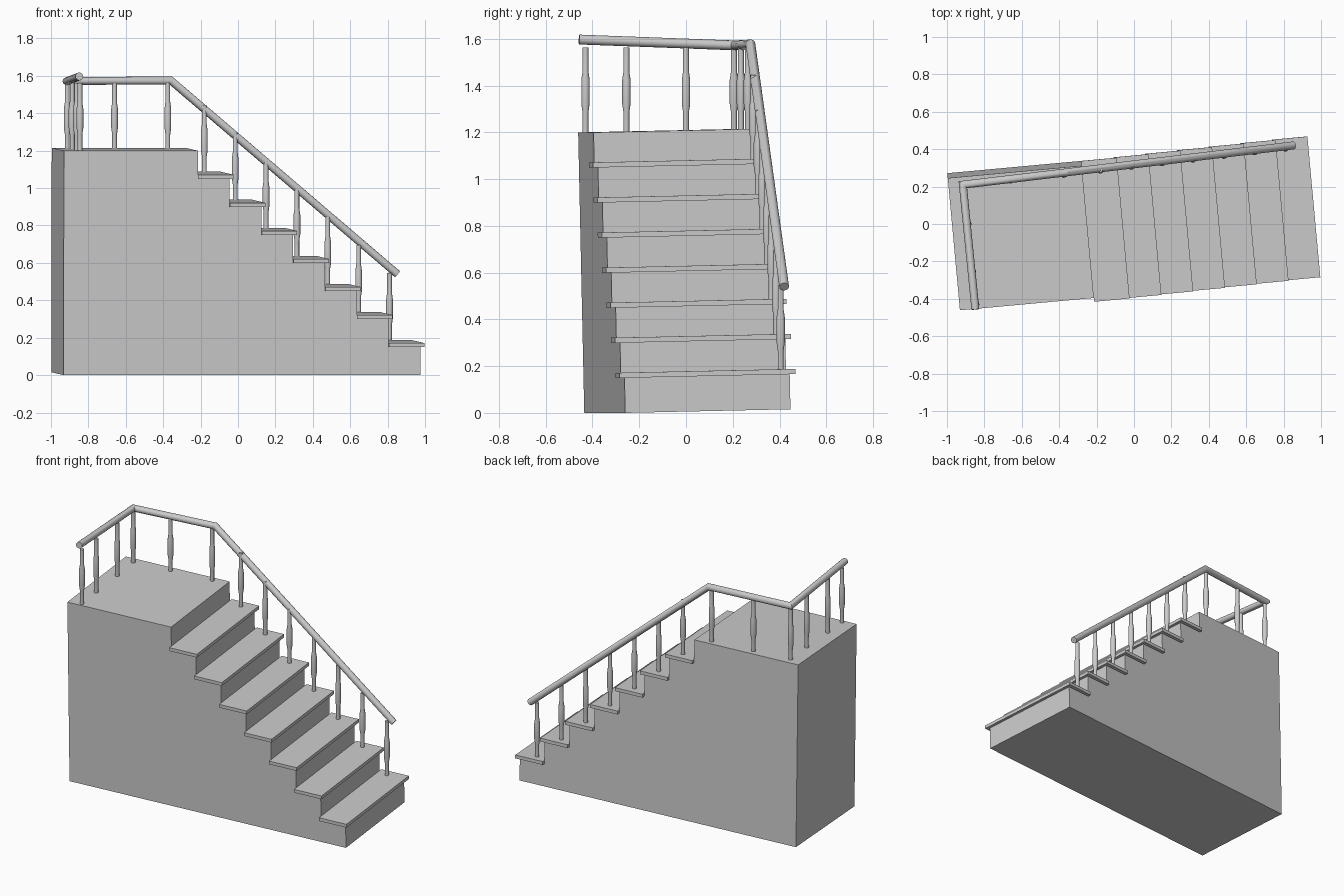
import bpy, bmesh
from math import radians, cos, sin, pi
from mathutils import Matrix, Vector

if "Cube" in bpy.data.objects:
    bpy.data.objects.remove(bpy.data.objects["Cube"])

STEPS, RUN, RISE = 7, 0.171, 0.15
WIDTH, U0, U1 = 0.71, -0.969, 0.947
# the stair block is turned slightly and leans a little towards the front
PLACE = (Matrix.Rotation(radians(5.25), 4, 'Z') @ Matrix.Translation((0, -0.348, 0))
         @ Matrix.Rotation(radians(1.25), 4, 'X'))


def finish(bm, name, smooth=False):
    bmesh.ops.recalc_face_normals(bm, faces=bm.faces)
    me = bpy.data.meshes.new(name)
    bm.to_mesh(me)
    bm.free()
    ob = bpy.data.objects.new(name, me)
    bpy.context.collection.objects.link(ob)
    if smooth:
        bpy.ops.object.select_all(action='DESELECT')
        ob.select_set(True)
        bpy.context.view_layer.objects.active = ob
        bpy.ops.object.shade_smooth_by_angle(angle=radians(35))
    return ob


def skin(bm, rings):
    """Join successive vertex rings and cap both ends."""
    loops = [[bm.verts.new(p) for p in r] for r in rings]
    n = len(loops[0])
    for a, b in zip(loops, loops[1:]):
        for i in range(n):
            bm.faces.new((a[i], a[(i + 1) % n], b[(i + 1) % n], b[i]))
    bm.faces.new(loops[0])
    bm.faces.new(loops[-1])


# stepped block with the landing on top
profile = [(U0, 0), (U1, 0)]
for k in range(STEPS):
    u = U1 - k * RUN
    profile += [(u, RISE * (k + 1)), (u - RUN, RISE * (k + 1))]
profile += [(U1 - STEPS * RUN, RISE * (STEPS + 1)), (U0, RISE * (STEPS + 1))]
bm = bmesh.new()
skin(bm, [[(u, v, z) for u, z in profile] for v in (0, WIDTH)])
finish(bm, "stair_block").matrix_world = PLACE

# overhanging treads
for k in range(STEPS):
    bm = bmesh.new()
    centre = (U1 - k * RUN - RUN / 2 + 0.0095, WIDTH / 2, RISE * (k + 1) + 0.011)
    bmesh.ops.create_cube(bm, size=1, matrix=Matrix.Translation(centre)
                          @ Matrix.Diagonal((RUN + 0.019, WIDTH + 0.046, 0.022, 1)))
    finish(bm, f"tread_{k + 1}").matrix_world = PLACE


# turned balusters: narrow ends, thicker middle
def baluster(name, x, y, z, height=0.365):
    shape = [(0, .0125), (.24, .0125), (.34, .018), (.62, .018), (.72, .0125), (1, .0125)]
    bm = bmesh.new()
    skin(bm, [[(x + r * cos(i * pi / 8), y + r * sin(i * pi / 8), z + t * height)
               for i in range(16)] for t, r in shape])
    finish(bm, name, True)


for k in range(STEPS):
    x = 0.81 - 0.165 * k
    baluster(f"stair_baluster_{k + 1}", x, 0.405 + (x - 0.81) * 0.118, 0.18 + RISE * k)
landing = [(-.375, .265), (-.66, .235), (-.913, .205), (-.887, 0), (-.863, -.255), (-.845, -.43)]
for k, (x, y) in enumerate(landing):
    baluster(f"landing_baluster_{k + 1}", x, y, 1.198)

# mitred round handrail
path = [Vector(p) for p in ((.852, .42, .54), (-.36, .276, 1.576),
                            (-.915, .21, 1.572), (-.848, -.457, 1.597))]
dirs = [(b - a).normalized() for a, b in zip(path, path[1:])]
side = dirs[0].cross(Vector((0, 0, 1))).normalized()
up = side.cross(dirs[0])
ring = [path[0] + 0.021 * (side * cos(i * pi / 8) + up * sin(i * pi / 8)) for i in range(16)]
rings = [ring]
for i, d in enumerate(dirs):
    nxt = dirs[i + 1] if i + 1 < len(dirs) else d
    n = (d + nxt).normalized()
    ring = [p + d * ((path[i + 1] - p).dot(n) / d.dot(n)) for p in ring]
    rings.append(ring)
bm = bmesh.new()
skin(bm, rings)
finish(bm, "handrail", True)
